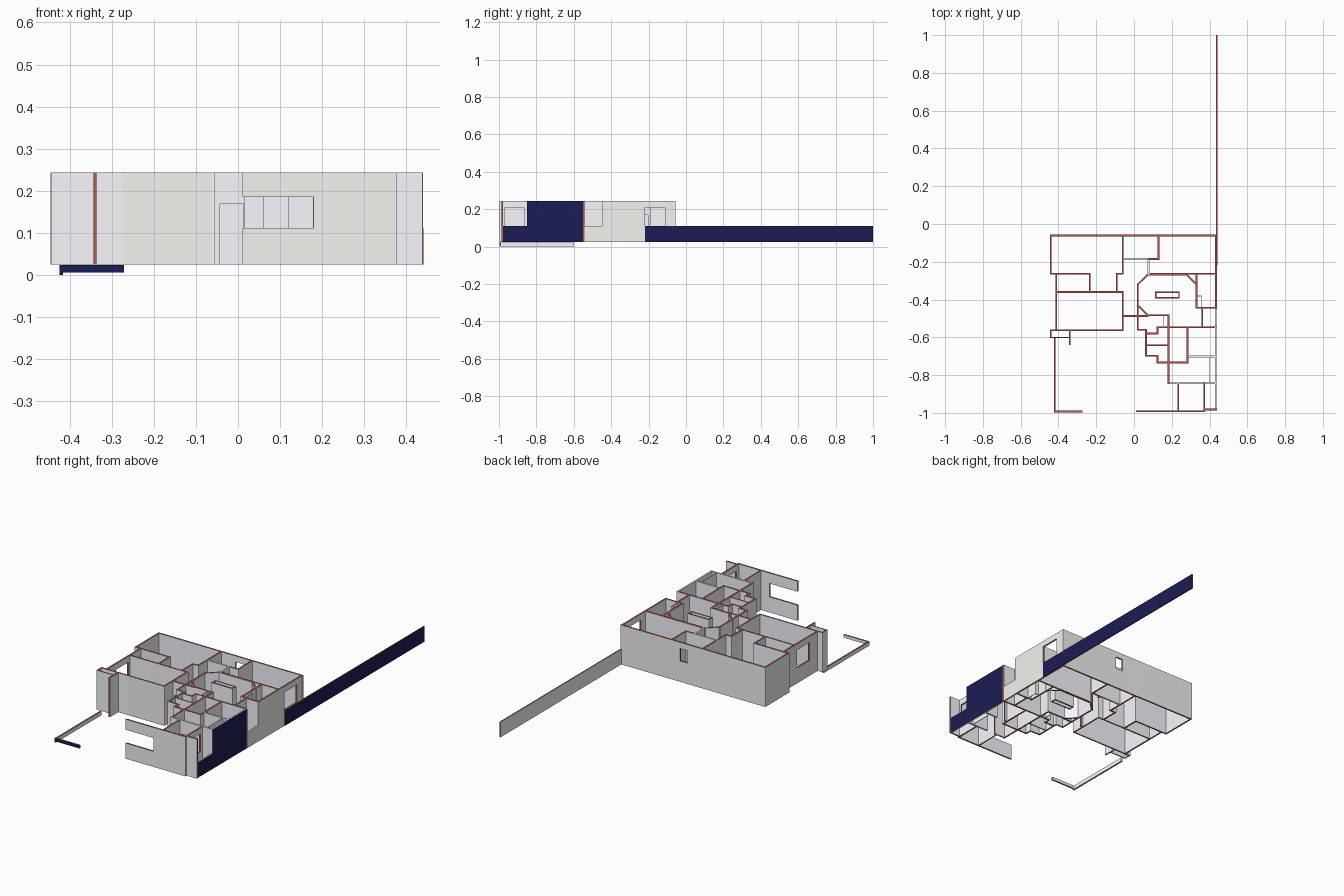
import bpy, bmesh
from mathutils import Vector, Matrix

if "Cube" in bpy.data.objects:
    bpy.data.objects.remove(bpy.data.objects["Cube"])

Z0, Z1, T = 0.025, 0.243, 0.009   # wall foot, wall top, wall thickness
DOOR = 0.168                      # door head height
SILL, HEAD = 0.111, 0.21          # window sill and head heights
PLASTER, STONE, RED, NAVY = range(4)

mats = []
for mname, col in (("plaster", (0.95, 0.94, 1.0)), ("stone", (0.89, 0.91, 0.87)),
                   ("red_edge", (0.45, 0.10, 0.09)), ("navy", (0.012, 0.012, 0.09))):
    m = bpy.data.materials.new(mname)
    m.diffuse_color = (*col, 1)
    m.use_nodes = True
    m.node_tree.nodes["Principled BSDF"].inputs["Base Color"].default_value = m.diffuse_color
    mats.append(m)


def finish(bm, name):
    me = bpy.data.meshes.new(name)
    bm.to_mesh(me)
    bm.free()
    for m in mats:
        me.materials.append(m)
    ob = bpy.data.objects.new(name, me)
    bpy.context.collection.objects.link(ob)
    return ob


def slab(bm, a, b, z0, z1, t, ext, out, skin, cap, red_a=False, red_b=False):
    """Upright box along a-b; faces looking towards out get skin, top and bottom get cap."""
    a, b = Vector(a), Vector(b)
    d = b - a
    mid = (a + b) / 2
    rot = Matrix((d.normalized().to_3d(), Vector((-d.y, d.x, 0)).normalized(), (0, 0, 1)))
    mat = (Matrix.Translation((mid.x, mid.y, (z0 + z1) / 2)) @ rot.transposed().to_4x4()
           @ Matrix.Diagonal((d.length + 2 * ext, t, z1 - z0, 1)))
    verts = bmesh.ops.create_cube(bm, size=1, matrix=mat)["verts"]
    for f in {f for v in verts for f in v.link_faces}:
        f.normal_update()
        n = f.normal
        along = n.xy.dot(d.normalized())
        if abs(n.z) > 0.5 or (along > 0.9 and red_b) or (along < -0.9 and red_a):
            f.material_index = cap if abs(n.z) > 0.5 else RED
        elif n.xy.dot(Vector(out)) > 0.5:
            f.material_index = skin


def wall(name, pts, z0=Z0, z1=Z1, t=T, out=(0, 0), skin=STONE, cap=RED, red_a=False, red_b=False):
    """Solid wall along a polyline; red_a and red_b colour its two free ends."""
    bm = bmesh.new()
    last = len(pts) - 2
    for i, (a, b) in enumerate(zip(pts, pts[1:])):
        slab(bm, a, b, z0, z1, t, t / 2, out, skin, cap, red_a and i == 0, red_b and i == last)
    return finish(bm, name)


def open_wall(name, a, b, lo, hi, zb, zt, out=(0, 0), cap=RED):
    """Axis-aligned wall with an opening lo..hi along its run and zb..zt in height."""
    k = 0 if abs(a[0] - b[0]) > abs(a[1] - b[1]) else 1
    s, e = sorted((a[k], b[k]))
    s, e = s - T / 2, e + T / 2
    fix = a[1 - k]

    def pt(v):
        return (v, fix) if k == 0 else (fix, v)
    bm = bmesh.new()
    for p, q, z0, z1 in ((s, lo, Z0, Z1), (hi, e, Z0, Z1), (lo, hi, Z0, zb), (lo, hi, zt, Z1)):
        if q - p > 1e-4 and z1 - z0 > 1e-4:
            slab(bm, pt(p), pt(q), z0, z1, T, 0, out, STONE, cap, p == hi or p == lo, q == lo)
    return finish(bm, name)


S, N, E, W = (0, -1), (0, 1), (1, 0), (-1, 0)

# Outer walls with windows
open_wall("north_wall", (-0.441, -0.061), (0.435, -0.061), 0.03, 0.075, 0.14, HEAD, out=N)
open_wall("east_wall_back", (0.434, -0.061), (0.434, -0.445), -0.22, -0.112, SILL, HEAD, out=E)
wall("west_wall_back", [(-0.441, -0.061), (-0.441, -0.264), (-0.234, -0.264), (-0.234, -0.36)],
     out=(-1, -1))
open_wall("west_wall_middle", (-0.411, -0.264), (-0.411, -0.562), -0.485, -0.375, SILL, HEAD, out=W)
wall("east_wall_front", [(0.433, -0.547), (0.433, -0.845)], out=E, skin=NAVY, cap=PLASTER)
open_wall("front_wall", (0.015, -0.992), (0.372, -0.992), 0.0105, 0.18, SILL, 0.185, out=S)
open_wall("balcony_window_wall", (0.372, -0.842), (0.372, -0.985), -0.967, -0.866, SILL, HEAD)
wall("balcony_end_wall", [(0.381, -0.982), (0.434, -0.982)], red_b=True)

# Low balcony parapets
wall("front_parapet", [(0.433, -0.842), (0.433, -0.98)], z1=SILL, out=E, skin=NAVY, cap=PLASTER)
wall("middle_parapet", [(0.433, -0.445), (0.433, -0.538)], z1=SILL, out=E, cap=PLASTER)

# West room and its pier
wall("west_room", [(-0.411, -0.36), (-0.059, -0.36), (-0.059, -0.562)], t=0.008)
wall("west_room_front", [(-0.059, -0.562), (-0.27, -0.562)], t=0.008, out=S)
wall("west_room_corner", [(-0.278, -0.562), (-0.441, -0.562)], t=0.008)
wall("west_pier", [(-0.441, -0.562), (-0.441, -0.6), (-0.34, -0.6)], t=0.006)
wall("west_fin", [(-0.34, -0.562), (-0.34, -0.636)], t=0.007, red_b=True)

# Back rooms
wall("back_partition", [(-0.059, -0.061), (-0.059, -0.264), (-0.092, -0.264), (-0.092, -0.36)])
wall("back_closet", [(0.13, -0.061), (0.13, -0.185), (0.077, -0.185)])
wall("corridor_wall", [(-0.059, -0.185), (0.077, -0.185)], cap=PLASTER)
open_wall("corridor_door_wall", (0.077, -0.185), (0.077, -0.264), -0.25, -0.204, Z0, DOOR,
          cap=PLASTER)
wall("bedroom_wall", [(0.077, -0.264), (0.429, -0.264)])

# Eight-sided core with a shaft in the middle
wall("core_wall", [(0.183, -0.483), (0.072, -0.483), (0.02, -0.43), (0.02, -0.32),
                   (0.072, -0.269), (0.28, -0.269), (0.331, -0.32)])
wall("core_east_wall", [(0.331, -0.264), (0.331, -0.443), (0.429, -0.443)])
wall("core_shaft", [(0.115, -0.362), (0.238, -0.362), (0.238, -0.39),
                    (0.115, -0.39), (0.115, -0.362)], t=0.007)
wall("core_duct", [(0.331, -0.381), (0.357, -0.381), (0.357, -0.445)], t=0.003, cap=PLASTER)

# Hall with the entrance door
open_wall("entrance_wall", (-0.055, -0.487), (0.072, -0.487), -0.043, 0.013, Z0, DOOR)
wall("hall_wall", [(0.02, -0.43), (0.02, -0.56), (0.064, -0.56), (0.064, -0.58),
                   (0.124, -0.58), (0.124, -0.548)])
wall("hall_duct", [(0.155, -0.483), (0.155, -0.548)], t=0.003, cap=PLASTER)

# Wash rooms
wall("wash_room_back", [(0.124, -0.547), (0.434, -0.547)], red_b=True)
wall("wash_room_side", [(0.064, -0.58), (0.064, -0.698), (0.124, -0.698), (0.124, -0.733),
                        (0.283, -0.733), (0.283, -0.547)])
wall("wash_room_divider", [(0.064, -0.642), (0.183, -0.642)], t=0.006)
wall("spine_wall", [(0.183, -0.483), (0.183, -0.842)])
wall("middle_balcony_wall", [(0.362, -0.445), (0.362, -0.547)])

# Front rooms
open_wall("front_room_back", (0.283, -0.702), (0.429, -0.702), 0.3, 0.35, Z0, DOOR, cap=PLASTER)
open_wall("front_room_front", (0.183, -0.842), (0.429, -0.842), 0.25, 0.3, Z0, DOOR, cap=PLASTER)
wall("front_duct", [(0.4, -0.702), (0.4, -0.842)], t=0.003, cap=PLASTER)
wall("front_divider", [(0.235, -0.842), (0.235, -0.988)], t=0.007)

# Long garden wall and the low terrace kerb
wall("garden_wall", [(0.438, -0.217), (0.438, 0.997)], z1=0.11, t=0.006,
     out=E, skin=NAVY, red_a=True, red_b=True)
wall("kerb_side", [(-0.42, -0.604), (-0.42, -0.992)], z0=0.0, z1=0.022, out=S, skin=NAVY)
wall("kerb_front", [(-0.42, -0.993), (-0.276, -0.993)], z0=0.006, z1=0.023, out=S, skin=NAVY,
     red_b=True)
